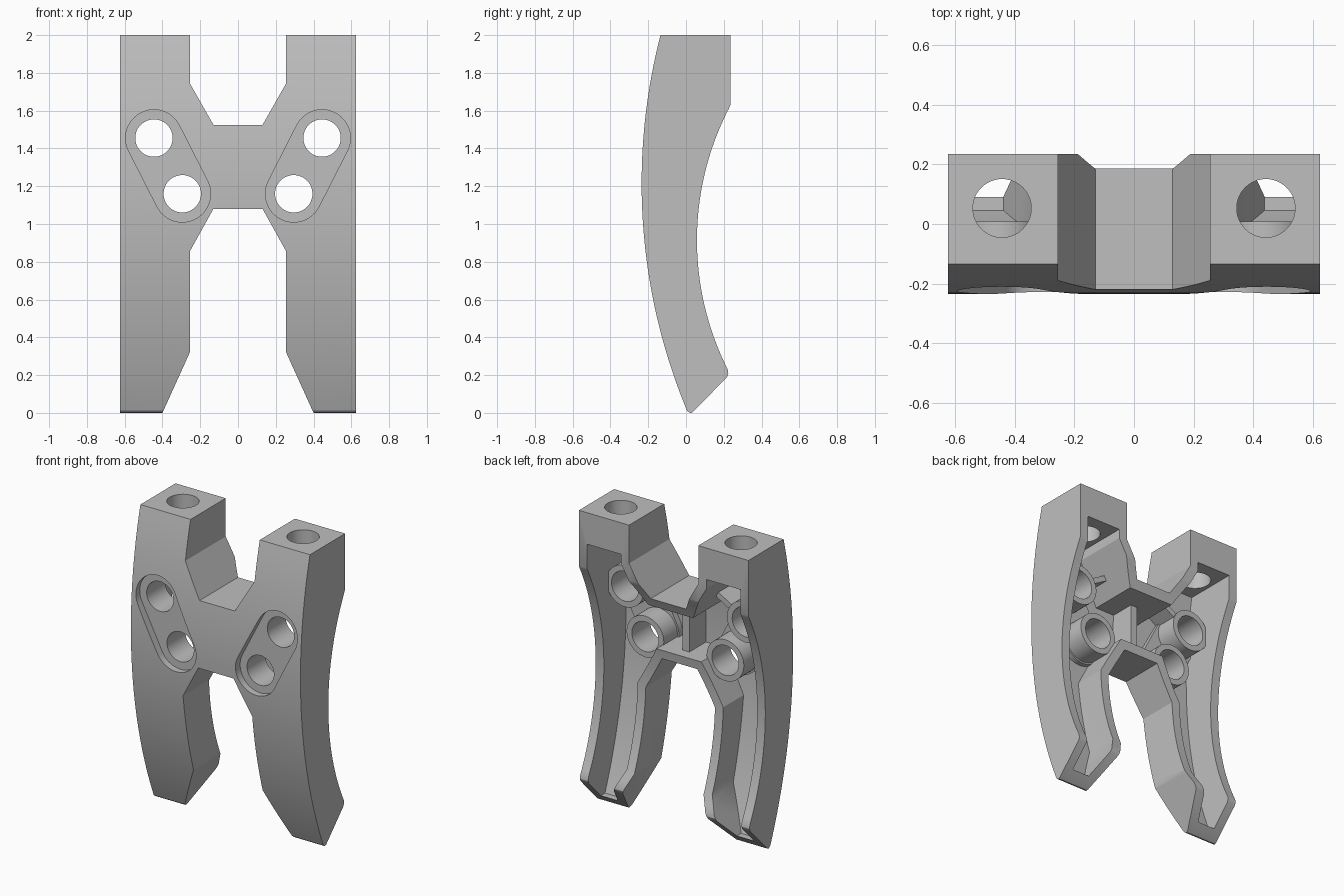
import bpy, bmesh, math
from mathutils import Vector

if "Cube" in bpy.data.objects:
    bpy.data.objects.remove(bpy.data.objects["Cube"])

grey = bpy.data.materials.new("light_grey")
grey.diffuse_color = (0.52, 0.52, 0.52, 1)
grey.use_nodes = True
grey.node_tree.nodes["Principled BSDF"].inputs["Base Color"].default_value = grey.diffuse_color


def prism(name, loop, offset):
    """Solid made by sweeping a 3D loop along an offset."""
    bm = bmesh.new()
    face = bm.faces.new([bm.verts.new(p) for p in loop])
    new = bmesh.ops.extrude_face_region(bm, geom=[face])
    bmesh.ops.translate(bm, verts=[v for v in new["geom"] if isinstance(v, bmesh.types.BMVert)],
                        vec=Vector(offset))
    bmesh.ops.recalc_face_normals(bm, faces=bm.faces)
    mesh = bpy.data.meshes.new(name)
    bm.to_mesh(mesh)
    bm.free()
    mesh.materials.append(grey)
    ob = bpy.data.objects.new(name, mesh)
    bpy.context.collection.objects.link(ob)
    return ob


def front_prism(name, pts, y0, y1):
    return prism(name, [(x, y0, z) for x, z in pts], (0, y1 - y0, 0))


def side_prism(name, pts, half):
    return prism(name, [(-half, y, z) for y, z in pts], (2 * half, 0, 0))


def combine(target, tool, op):
    """Apply a boolean and discard the tool."""
    mod = target.modifiers.new(op, "BOOLEAN")
    mod.operation, mod.object, mod.solver = op, tool, "EXACT"
    bpy.context.view_layer.objects.active = target
    bpy.ops.object.modifier_apply(modifier=mod.name)
    bpy.data.objects.remove(tool)


def arc(cx, cz, r, a0, a1, n):
    return [(cx + r * math.cos(a0 + (a1 - a0) * i / n), cz + r * math.sin(a0 + (a1 - a0) * i / n))
            for i in range(n + 1)]


def circle(cx, cz, r, n=48):
    return arc(cx, cz, r, 0, 2 * math.pi, n)[:-1]


def capsule(a, b, r):
    """Outline hugging two circles."""
    t = math.atan2(b[1] - a[1], b[0] - a[0])
    h = math.pi / 2
    return arc(*b, r, t - h, t + h, 24) + arc(*a, r, t + h, t + 3 * h, 24)


def mirrored(half):
    return half + [(-x, z) for x, z in reversed(half)]


def front_y(z):
    return -0.235 + 3.13 - math.sqrt(3.13 ** 2 - (z - 1.215) ** 2)


def back_y(z):
    return 0.058 + 1.52 - math.sqrt(1.52 ** 2 - (z - 0.915) ** 2)


# Bowed side profile crossed with the H-shaped front outline
N = 40
profile = [(front_y(z), z) for z in (0.012 + 1.988 * i / N for i in range(N + 1))]
profile += [(0.235, 2.0), (0.235, 1.63)]
profile += [(back_y(z), z) for z in (1.615 - 1.385 * i / N for i in range(N + 1))]
profile += [(0.224, 0.207), (0.216, 0.188), (0.038, 0.006), (0.028, 0.0), (0.018, 0.001)]
body = side_prism("h_frame", profile, 0.625)
outline = mirrored([(0.13, 1.08), (0.255, 0.855), (0.255, 0.32), (0.40, 0.0), (0.40, -0.1),
                    (0.625 + 0.05, -0.1), (0.625 + 0.05, 2.1), (0.255, 2.1), (0.255, 1.745),
                    (0.13, 1.525)])
combine(body, front_prism("outline", outline, -0.6, 0.6), "INTERSECT")

# Hollow back following the front curve
inner = mirrored([(0.165, 1.14), (0.315, 0.871), (0.315, 0.333), (0.439, 0.06), (0.565, 0.06),
                  (0.565, 1.79), (0.315, 1.79), (0.315, 1.729), (0.165, 1.465)])
cavity = front_prism("cavity", inner, -0.6, 0.6)
depth = [(front_y(z) + 0.06, z) for z in (-0.05 + 2.1 * i / N for i in range(N + 1))]
combine(cavity, side_prism("depth", depth + [(0.5, 2.05), (0.5, -0.05)], 0.7), "INTERSECT")
combine(body, cavity, "DIFFERENCE")

# Central rib
combine(body, front_prism("centre_rib", [(-0.025, 1.11), (0.025, 1.11), (0.025, 1.495),
                                         (-0.025, 1.495)], -0.195, 0.0), "UNION")

for s in (-1, 1):
    top, low = (s * 0.445, 1.455), (s * 0.295, 1.16)
    # Backing pad, bosses and small rib
    combine(body, front_prism("pad", capsule(top, low, 0.148), -0.2, -0.135), "UNION")
    for c in (top, low):
        combine(body, front_prism("boss", circle(*c, 0.137), -0.198, 0.008), "UNION")
    a, b = Vector((s * 0.35, 1.51)), Vector((s * 0.195, 1.599))
    d = (b - a).normalized() * 0.018
    n = Vector((-d.y, d.x))
    combine(body, front_prism("small_rib", [a + n, b + n, b - n, a - n], -0.19, 0.0), "UNION")
    # Front recess, through holes and vertical socket
    combine(body, front_prism("recess", capsule(top, low, 0.15), -0.5, -0.185), "DIFFERENCE")
    for c in (top, low):
        combine(body, front_prism("hole", circle(*c, 0.099), -0.6, 0.6), "DIFFERENCE")
    socket = prism("socket", [(x, y, 1.7) for x, y in circle(s * 0.443, 0.053, 0.098)], (0, 0, 0.5))
    combine(body, socket, "DIFFERENCE")

bpy.ops.object.select_all(action="DESELECT")
body.select_set(True)
bpy.context.view_layer.objects.active = body
bpy.ops.object.shade_smooth_by_angle(angle=math.radians(25))
